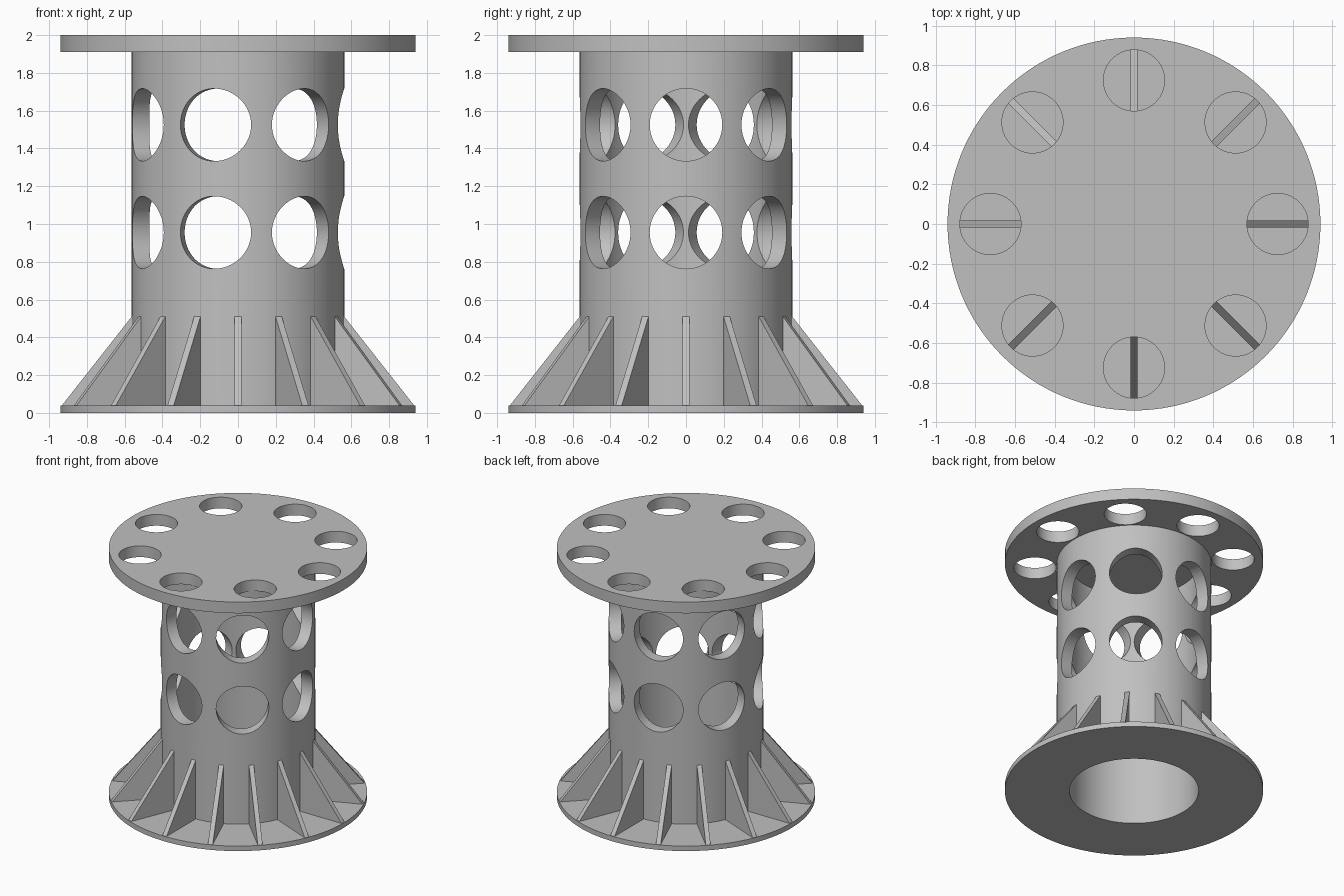
import bpy, bmesh, math
from mathutils import Matrix, Vector

cube = bpy.data.objects.get("Cube")
if cube:
    bpy.data.objects.remove(cube, do_unlink=True)

SEGMENTS = 128
FLANGE_R, TUBE_R, BORE_R = 0.94, 0.5625, 0.47
BASE_TOP, TOP_BOTTOM, HEIGHT = 0.04, 1.91, 2.0

grey = bpy.data.materials.new("plain grey")
grey.use_nodes = True
grey.diffuse_color = (0.53, 0.53, 0.53, 1)
grey.node_tree.nodes["Principled BSDF"].inputs["Base Color"].default_value = grey.diffuse_color


def make_object(name, bm):
    bmesh.ops.recalc_face_normals(bm, faces=bm.faces)
    mesh = bpy.data.meshes.new(name)
    bm.to_mesh(mesh)
    bm.free()
    mesh.materials.append(grey)
    obj = bpy.data.objects.new(name, mesh)
    bpy.context.collection.objects.link(obj)
    return obj


def select_only(obj):
    bpy.ops.object.select_all(action='DESELECT')
    obj.select_set(True)
    bpy.context.view_layer.objects.active = obj


def ring(name, outer, inner, z0, z1):
    """Revolve a rectangular section into a closed ring."""
    bm = bmesh.new()
    section = [(inner, z0), (outer, z0), (outer, z1), (inner, z1)]
    loops = []
    for i in range(SEGMENTS):
        a = math.tau * i / SEGMENTS
        loops.append([bm.verts.new((r * math.cos(a), r * math.sin(a), z)) for r, z in section])
    for i, here in enumerate(loops):
        there = loops[(i + 1) % SEGMENTS]
        for j in range(4):
            k = (j + 1) % 4
            bm.faces.new((here[j], there[j], there[k], here[k]))
    return make_object(name, bm)


def add_cylinder(bm, radius, depth, matrix, segments=64):
    bmesh.ops.create_cone(bm, cap_ends=True, segments=segments, radius1=radius,
                          radius2=radius, depth=depth, matrix=matrix)


def cut(obj, cutter):
    """Subtract the cutter, then discard it."""
    cutter.hide_render = True
    mod = obj.modifiers.new("holes", 'BOOLEAN')
    mod.operation, mod.solver, mod.object = 'DIFFERENCE', 'EXACT', cutter
    select_only(obj)
    bpy.ops.object.modifier_apply(modifier=mod.name)
    bpy.data.objects.remove(cutter, do_unlink=True)


def smooth(obj):
    select_only(obj)
    bpy.ops.object.shade_smooth_by_angle(angle=math.radians(30))


# Base flange with open bore
base = ring("base_flange", FLANGE_R, BORE_R, 0, BASE_TOP)

# Hollow column with two rows of seven radial holes
column = ring("column", TUBE_R, BORE_R, BASE_TOP, TOP_BOTTOM)
bm = bmesh.new()
for z in (0.955, 1.525):
    for i in range(7):
        m = (Matrix.Translation((0, 0, z)) @ Matrix.Rotation(math.tau * i / 7, 4, 'Z')
             @ Matrix.Translation((0.56, 0, 0)) @ Matrix.Rotation(math.pi / 2, 4, 'Y'))
        add_cylinder(bm, 0.192, 0.29, m)
cut(column, make_object("column_hole_cutter", bm))

# Solid top flange with eight bolt holes
bm = bmesh.new()
add_cylinder(bm, FLANGE_R, HEIGHT - TOP_BOTTOM,
             Matrix.Translation((0, 0, (HEIGHT + TOP_BOTTOM) / 2)), SEGMENTS)
top = make_object("top_flange", bm)
bm = bmesh.new()
for i in range(8):
    m = Matrix.Rotation(math.tau * i / 8, 4, 'Z') @ Matrix.Translation((0.724, 0, HEIGHT))
    add_cylinder(bm, 0.154, 0.4, m)
cut(top, make_object("bolt_hole_cutter", bm))

for part in (base, column, top):
    smooth(part)

# Sixteen triangular gusset ribs around the foot of the column
bm = bmesh.new()
profile = [(0.54, BASE_TOP), (0.932, BASE_TOP), (TUBE_R, 0.51), (0.54, 0.51)]
for i in range(16):
    turn = Matrix.Rotation(math.tau * i / 16, 4, 'Z')
    sides = [[bm.verts.new(turn @ Vector((r, y, z))) for r, z in profile] for y in (-0.018, 0.018)]
    for side in sides:
        bm.faces.new(side)
    for j in range(4):
        k = (j + 1) % 4
        bm.faces.new((sides[0][j], sides[0][k], sides[1][k], sides[1][j]))
make_object("gusset_ribs", bm)
